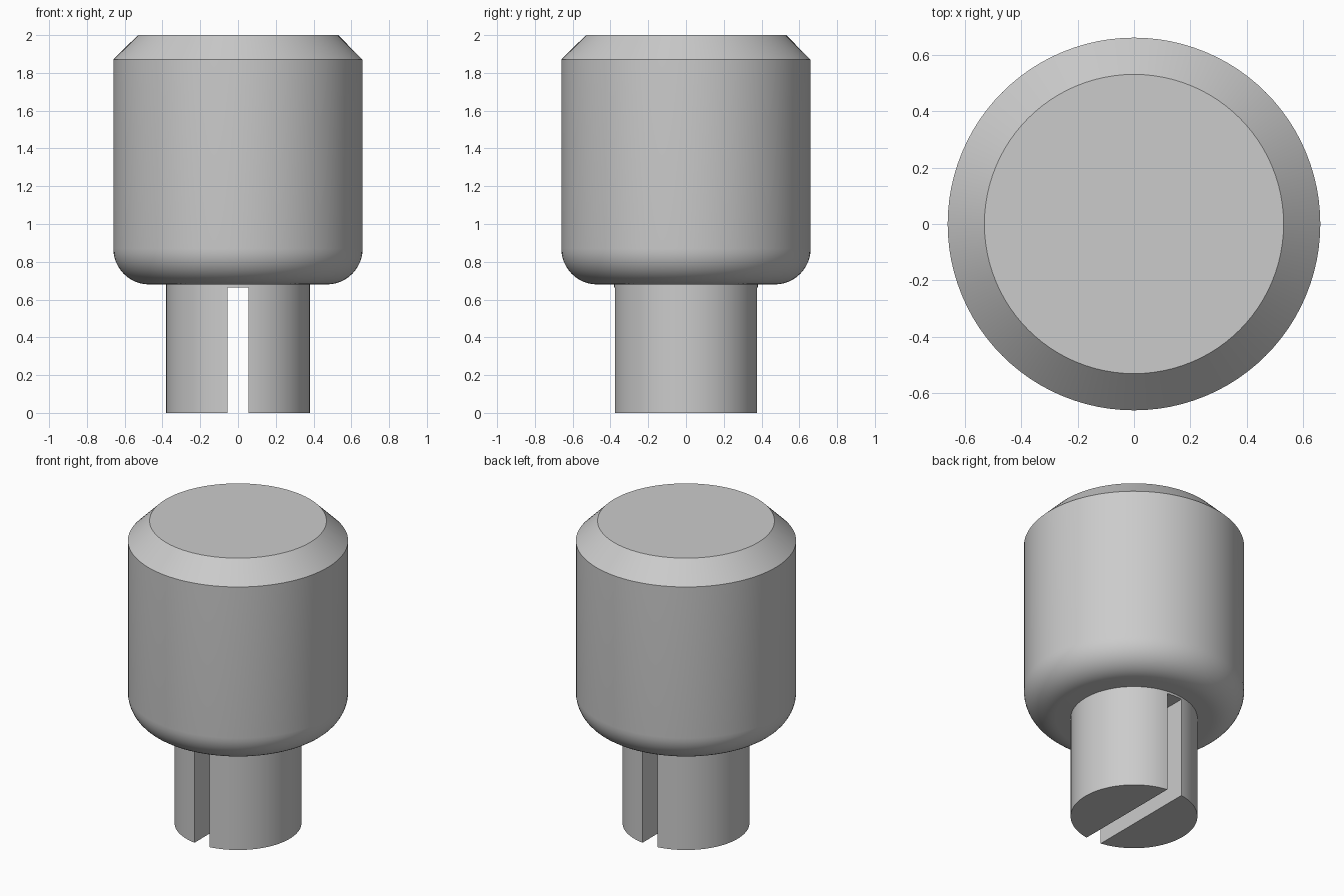
import bpy
import bmesh
import math

SEGMENTS = 96

cube = bpy.data.objects.get("Cube")
if cube:
    bpy.data.objects.remove(cube, do_unlink=True)

# Plain grey finish
grey = bpy.data.materials.new("plain_grey")
grey.use_nodes = True
colour = (0.6, 0.6, 0.6, 1)
grey.diffuse_color = colour
grey.node_tree.nodes["Principled BSDF"].inputs["Base Color"].default_value = colour


def add_object(name, bm):
    bmesh.ops.recalc_face_normals(bm, faces=bm.faces)
    mesh = bpy.data.meshes.new(name)
    bm.to_mesh(mesh)
    bm.free()
    mesh.materials.append(grey)
    obj = bpy.data.objects.new(name, mesh)
    bpy.context.collection.objects.link(obj)
    return obj


def lathe(name, profile):
    """Turn an (r, z) profile about the z axis and cap both ends."""
    bm = bmesh.new()
    rings = []
    for r, z in profile:
        angles = [math.tau * i / SEGMENTS for i in range(SEGMENTS)]
        rings.append([bm.verts.new((r * math.cos(a), r * math.sin(a), z)) for a in angles])
    for low, high in zip(rings, rings[1:]):
        for i in range(SEGMENTS):
            j = (i + 1) % SEGMENTS
            bm.faces.new((low[i], low[j], high[j], high[i]))
    bm.faces.new(rings[0])
    bm.faces.new(rings[-1])
    return add_object(name, bm)


def smooth(obj):
    bpy.ops.object.select_all(action="DESELECT")
    obj.select_set(True)
    bpy.context.view_layer.objects.active = obj
    bpy.ops.object.shade_smooth_by_angle(angle=math.radians(30))


# Head: rounded lower rim, straight wall, chamfered top
radius, fillet, base = 0.66, 0.19, 0.68
steps = 12
profile = []
for i in range(steps + 1):
    a = math.pi / 2 * i / steps
    profile.append((radius - fillet + fillet * math.sin(a),
                    base + fillet - fillet * math.cos(a)))
profile += [(radius, 1.87), (0.53, 2.0)]
head = lathe("head", profile)
smooth(head)

# Stem, seated slightly inside the head
stem = lathe("stem", [(0.38, 0), (0.38, base + 0.03)])

# Slot running front to back through the stem
bm = bmesh.new()
bmesh.ops.create_cube(bm, size=1)
bmesh.ops.scale(bm, vec=(0.11, 1.2, 0.865), verts=bm.verts)
bmesh.ops.translate(bm, vec=(0, 0, 0.2325), verts=bm.verts)
cutter = add_object("slot_cutter", bm)
cutter.hide_render = True

cut = stem.modifiers.new("slot", "BOOLEAN")
cut.operation = "DIFFERENCE"
cut.solver = "EXACT"
cut.object = cutter
bpy.ops.object.select_all(action="DESELECT")
stem.select_set(True)
bpy.context.view_layer.objects.active = stem
bpy.ops.object.modifier_apply(modifier=cut.name)
bpy.data.objects.remove(cutter, do_unlink=True)
smooth(stem)
